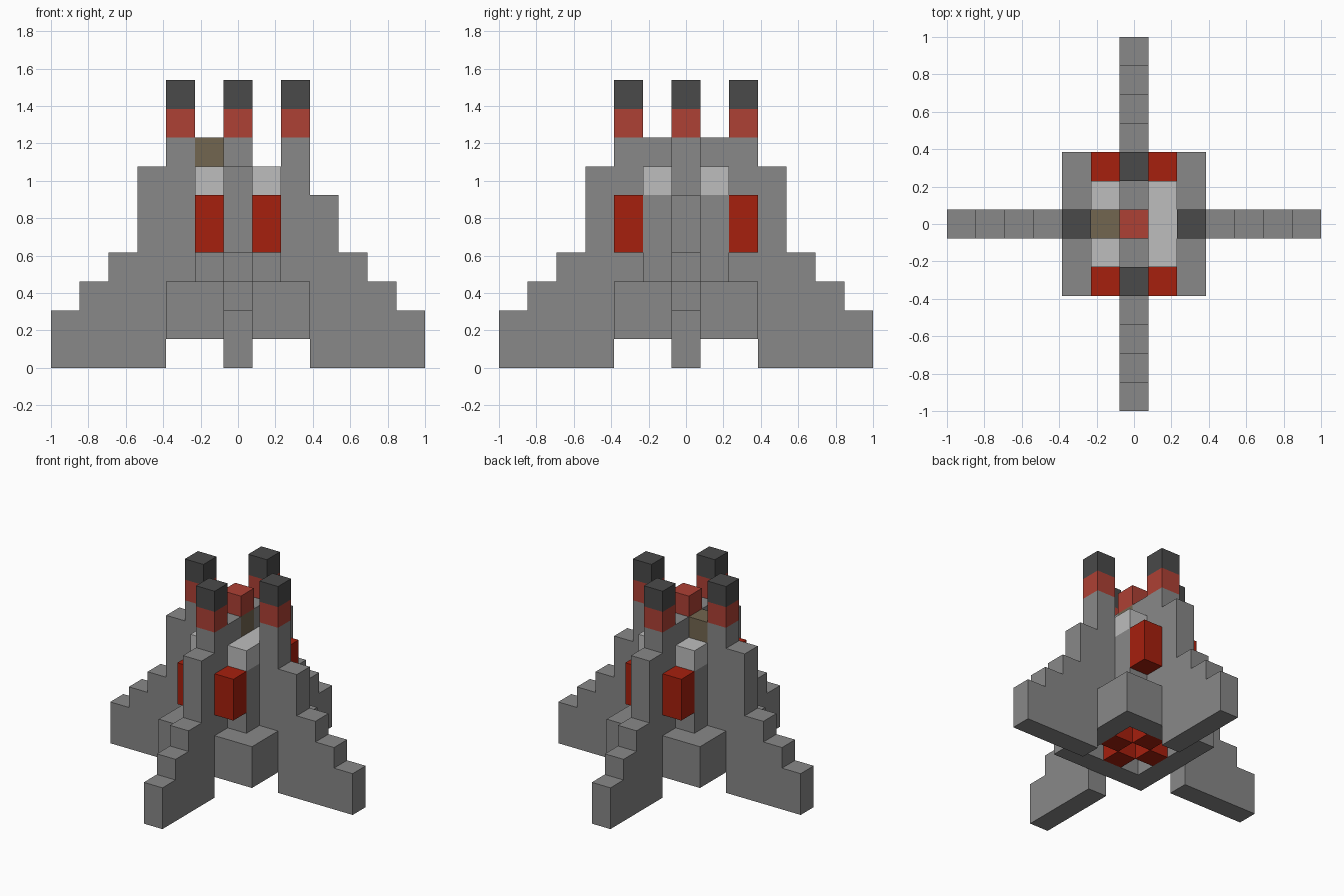
import bpy, bmesh, math
from mathutils import Matrix

U = 2 / 13  # edge of one block

cube = bpy.data.objects.get("Cube")
if cube:
    bpy.data.objects.remove(cube, do_unlink=True)


def material(name, r, g, b):
    m = bpy.data.materials.new(name)
    m.use_nodes = True
    m.diffuse_color = (r, g, b, 1)
    m.node_tree.nodes["Principled BSDF"].inputs["Base Color"].default_value = (r, g, b, 1)
    return m


stone = material("stone_grey", .246, .246, .246)
dark = material("dark_grey", .068, .068, .068)
light = material("light_grey", .51, .51, .51)
red = material("deep_red", .38, .014, .004)
brick = material("brick_red", .42, .052, .035)
brown = material("brown", .17, .133, .08)


def finish(name, bm, mat, quarter=0):
    """Turn block units into a finished object, rotated by quarter turns."""
    bmesh.ops.recalc_face_normals(bm, faces=bm.faces)
    bm.transform(Matrix.Rotation(quarter * math.pi / 2, 4, 'Z') @ Matrix.Scale(U, 4))
    mesh = bpy.data.meshes.new(name)
    bm.to_mesh(mesh)
    bm.free()
    mesh.materials.append(mat)
    bpy.context.collection.objects.link(bpy.data.objects.new(name, mesh))


def block(name, mat, x, y, z0, z1, w=1, d=1, quarter=0):
    """Box centred on cell x, y from level z0 to z1."""
    bm = bmesh.new()
    bmesh.ops.create_cube(bm, size=1)
    for v in bm.verts:
        v.co.x = v.co.x * w + x
        v.co.y = v.co.y * d + y
        v.co.z = z1 if v.co.z > 0 else z0
    finish(name, bm, mat, quarter)


def fin(name, shoulder, quarter):
    """Stepped leg and tower, extruded one block thick."""
    outline = [(2.5, 0), (6.5, 0), (6.5, 2), (5.5, 2), (5.5, 3), (4.5, 3), (4.5, 4),
               (3.5, 4), (3.5, shoulder), (2.5, shoulder), (2.5, 8), (1.5, 8),
               (1.5, 3), (2.5, 3)]
    bm = bmesh.new()
    face = bm.faces.new([bm.verts.new((r, -.5, z)) for r, z in outline])
    out = bmesh.ops.extrude_face_region(bm, geom=[face])
    for g in out["geom"]:
        if isinstance(g, bmesh.types.BMVert):
            g.co.y = .5
    finish(name, bm, stone, quarter)


# Square base ring, open in the middle
bm = bmesh.new()
profile = [(1.5, 1), (2.5, 1), (2.5, 3), (1.5, 3)]
corners = [(1, 1), (-1, 1), (-1, -1), (1, -1)]
loops = [[bm.verts.new((cx * r, cy * r, z)) for r, z in profile] for cx, cy in corners]
for i in range(4):
    a, b = loops[i], loops[(i + 1) % 4]
    for j in range(4):
        k = (j + 1) % 4
        bm.faces.new((a[j], b[j], b[k], a[k]))
finish("base_ring", bm, stone)

# Four fins with banded towers, and a thruster under each side
for q, side in enumerate(("left", "back", "right", "front")):
    fin(side + "_fin", 6 if side == "left" else 7, q)
    block(side + "_tower_band", brick, 2, 0, 8, 9, quarter=q)
    block(side + "_tower_cap", dark, 2, 0, 9, 10, quarter=q)
    block(side + "_thruster", red, 1, 0, 1, 3, quarter=q)

# Body core and its raised spine
block("core", stone, 0, 0, 3, 6, 3, 3)
for y, side in ((-1, "front"), (1, "back")):
    block(side + "_spine", stone, 0, y, 6, 8)
    block(side + "_right_roof", light, -1, y, 6, 7)
    # Hanging side boosters
    for x, hand in ((-1, "right"), (1, "left")):
        block(side + "_" + hand + "_booster", red, x, 2 * y, 4, 6)

# Roof details
block("left_roof", light, 1, 0, 6, 7, 1, 3)
block("roof_filler", stone, -.5, 0, 6, 7, 2, 1)
block("hatch", brown, -.5, 0, 7, 8, 2, 1)
block("beacon", brick, 0, 0, 8, 9)
